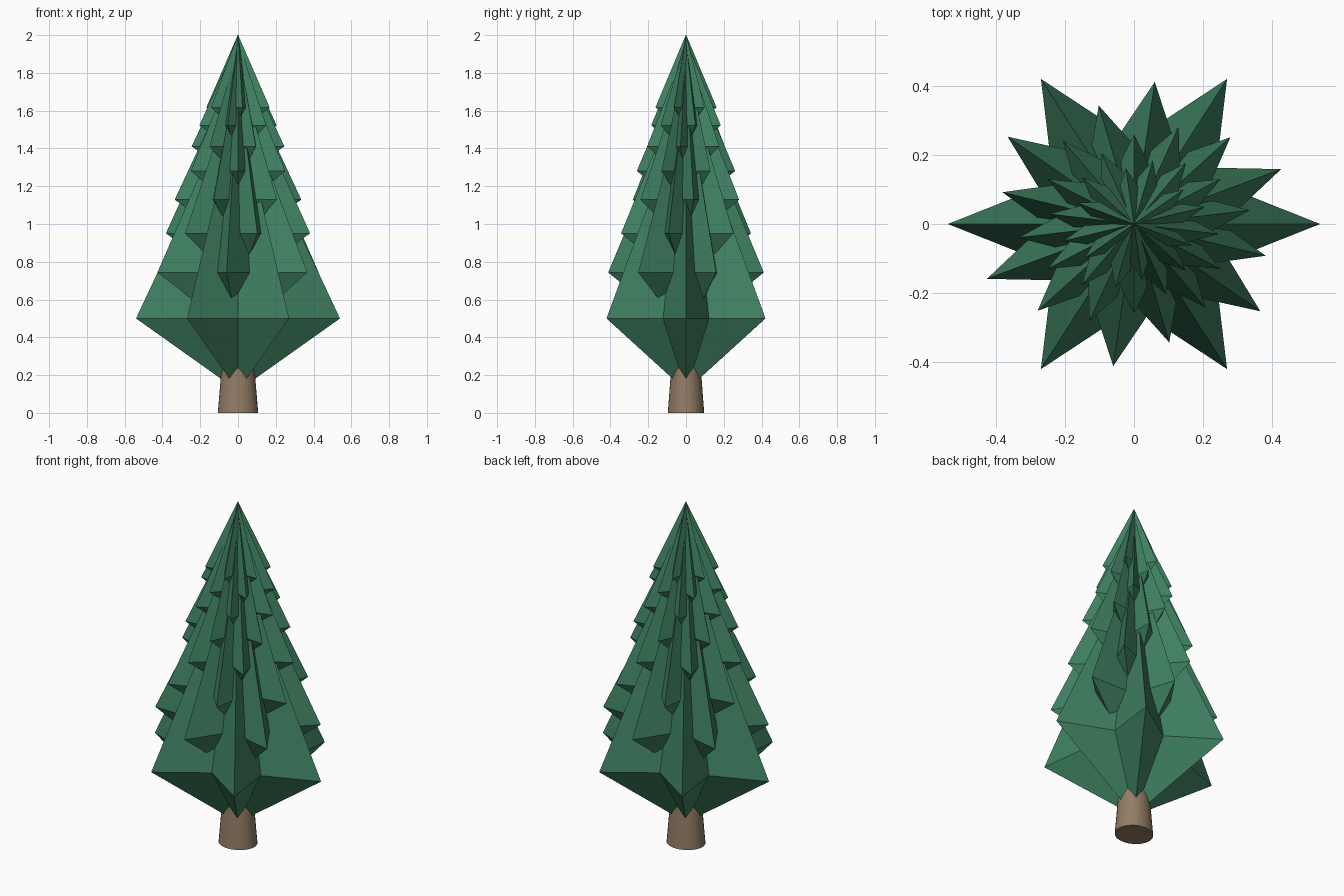
import bpy, bmesh, math

if "Cube" in bpy.data.objects:
    bpy.data.objects.remove(bpy.data.objects["Cube"])

Y = 0.9          # the whole tree is slightly flattened in depth
RATIO = 0.8555   # each tier shrinks by this factor


def material(name, rgb):
    m = bpy.data.materials.new(name)
    m.diffuse_color = (*rgb, 1)
    m.use_nodes = True
    m.node_tree.nodes["Principled BSDF"].inputs["Base Color"].default_value = m.diffuse_color
    return m


def add_object(name, bm, mat):
    bmesh.ops.recalc_face_normals(bm, faces=bm.faces)
    me = bpy.data.meshes.new(name)
    bm.to_mesh(me)
    bm.free()
    me.materials.append(mat)
    ob = bpy.data.objects.new(name, me)
    bpy.context.collection.objects.link(ob)
    return ob


def star_tier(name, r, z, turn, mat):
    # six-pointed star ring joined to a high top point and a low bottom point
    bm = bmesh.new()
    ring = []
    for i in range(12):
        a = turn + i * math.pi / 6
        rad = r if i % 2 == 0 else r * 0.5
        ring.append(bm.verts.new((rad * math.cos(a), rad * math.sin(a) * Y, z)))
    top = bm.verts.new((0, 0, z + 2.13 * r))
    low = bm.verts.new((0, 0, z - 0.71 * r))
    for i in range(12):
        a, b = ring[i], ring[(i + 1) % 12]
        bm.faces.new((a, b, top))
        bm.faces.new((b, a, low))
    return add_object(name, bm, mat)


green = material("needles", (0.05, 0.22, 0.12))
brown = material("bark", (0.29, 0.20, 0.13))

# foliage: eight shrinking tiers, each turned by 22.5 degrees
r, z = 0.54, 0.5
for k in range(8):
    star_tier(f"foliage_tier_{k + 1}", r, z, math.radians(22.5 * k), green)
    z += 0.45 * r
    r *= RATIO

# trunk: tapered column running up into the foliage
bm = bmesh.new()
bmesh.ops.create_cone(bm, cap_ends=True, segments=32, radius1=0.107,
                      radius2=0.04, depth=0.8)
for v in bm.verts:
    v.co.z += 0.4
    v.co.y *= Y
add_object("trunk", bm, brown)
